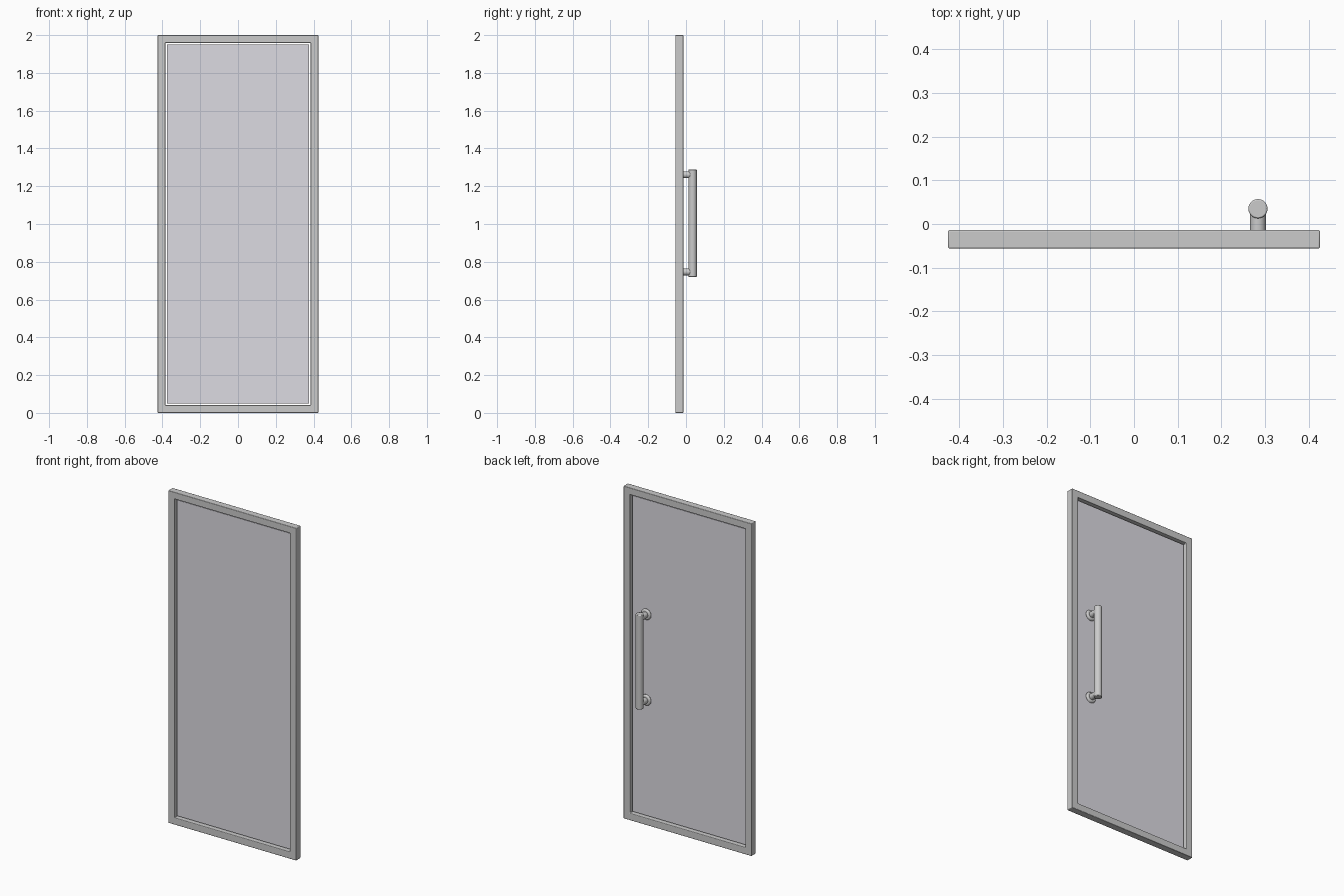
import bpy, bmesh, math

if "Cube" in bpy.data.objects:
    bpy.data.objects.remove(bpy.data.objects["Cube"])


def finish(obj, bevel, segments=2):
    # soften edges, keep flats crisp
    mod = obj.modifiers.new("edge_bevel", 'BEVEL')
    mod.width = bevel
    mod.segments = segments
    mod.limit_method = 'ANGLE'
    mod.angle_limit = math.radians(40)
    bpy.ops.object.select_all(action='DESELECT')
    obj.select_set(True)
    bpy.context.view_layer.objects.active = obj
    bpy.ops.object.shade_smooth_by_angle(angle=math.radians(35))


def cylinder(name, radius, depth, loc, along_y=False, bevel=0.002, radius2=None):
    rot = (-math.pi / 2, 0, 0) if along_y else (0, 0, 0)
    bpy.ops.mesh.primitive_cone_add(vertices=40, radius1=radius,
                                    radius2=radius if radius2 is None else radius2,
                                    depth=depth, location=loc, rotation=rot)
    obj = bpy.context.object
    obj.name = name
    finish(obj, bevel)
    return obj


W, H = 0.426, 2.0            # half width, height
Y0, Y1 = -0.056, -0.014      # frame front and back
RAIL = 0.041                 # visible frame width

# door frame: mitred rectangular ring
bm = bmesh.new()
rings = []
for inset, y in ((0, Y0), (RAIL, Y0), (RAIL, Y1), (0, Y1)):
    x = W - inset
    rings.append([bm.verts.new(p) for p in ((-x, y, inset), (x, y, inset),
                                            (x, y, H - inset), (-x, y, H - inset))])
for a, b in zip(rings, rings[1:] + rings[:1]):
    for i in range(4):
        j = (i + 1) % 4
        bm.faces.new((a[i], a[j], b[j], b[i]))
bmesh.ops.recalc_face_normals(bm, faces=bm.faces)
mesh = bpy.data.meshes.new("door_frame")
bm.to_mesh(mesh)
bm.free()
frame = bpy.data.objects.new("door_frame", mesh)
bpy.context.collection.objects.link(frame)
finish(frame, 0.003)

# glass panel, with a narrow shadow gap inside the frame
GAP = 0.009
PY, PT = (Y0 + Y1) / 2, 0.012
bpy.ops.mesh.primitive_cube_add(size=1, location=(0, PY, H / 2))
panel = bpy.context.object
panel.name = "glass_panel"
panel.scale = (2 * (W - RAIL - GAP), PT, H - 2 * (RAIL + GAP))
glass = bpy.data.materials.new("glass")
glass.diffuse_color = (0.72, 0.71, 0.76, 1)
glass.use_nodes = True
glass.node_tree.nodes["Principled BSDF"].inputs["Base Color"].default_value = glass.diffuse_color
panel.data.materials.append(glass)

# pull handle on the back
HX, HY, HR = 0.284, 0.035, 0.022
Z0, Z1 = 0.72, 1.288
cylinder("handle_grip", HR, Z1 - Z0, (HX, HY, (Z0 + Z1) / 2), bevel=0.003)

# standoffs and wall plates
back = PY + PT / 2
for side, z in (("lower", 0.746), ("upper", 1.261)):
    cylinder(f"{side}_post", 0.018, HY - back, (HX, (HY + back) / 2, z), True)
    cylinder(f"{side}_mount", 0.034, 0.012, (HX, back + 0.006, z), True, 0.003, 0.028)
